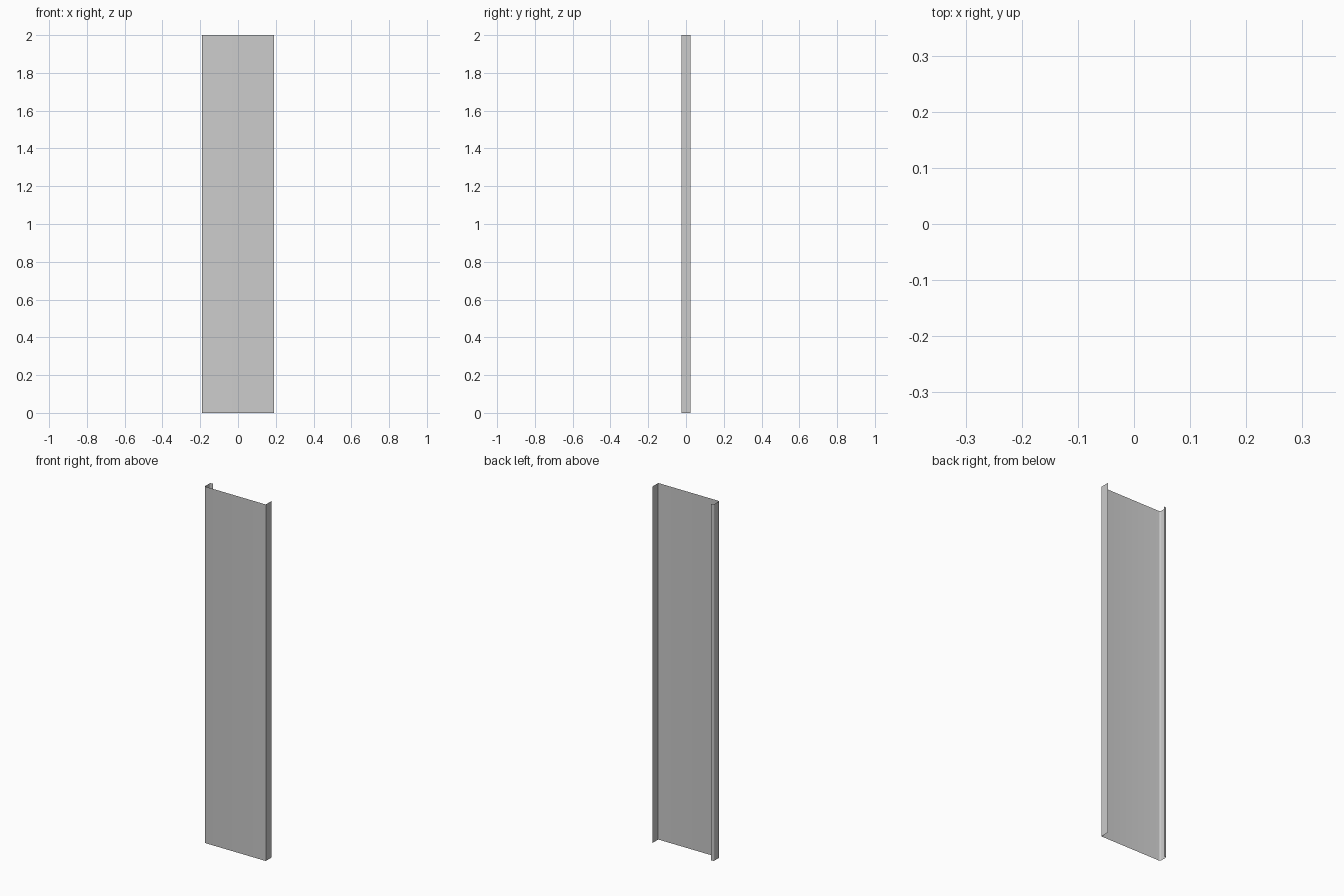
import bpy
import bmesh
import math

if "Cube" in bpy.data.objects:
    bpy.data.objects.remove(bpy.data.objects["Cube"])

W, D, H = 0.19, 0.025, 2.0   # half width, half depth, height
LIP, R = 0.016, 0.007        # return lip width, bend radius


def bend(cx, cy, start, end, steps=4):
    """Points along a rounded sheet bend."""
    return [(cx + R * math.cos(math.radians(start + (end - start) * i / steps)),
             cy + R * math.sin(math.radians(start + (end - start) * i / steps)))
            for i in range(steps + 1)]


# Open sheet profile: right flange, front face, left flange, return lip
profile = [(W, D), (W, -D)]
profile += bend(-W + R, -D + R, 270, 180)
profile += bend(-W + R, D - R, 180, 90)
profile += [(-W + LIP, D)]

# Extrude the profile up
bm = bmesh.new()
verts = [bm.verts.new((x, y, 0)) for x, y in profile]
edges = [bm.edges.new(pair) for pair in zip(verts, verts[1:])]
result = bmesh.ops.extrude_edge_only(bm, edges=edges)
top = [v for v in result["geom"] if isinstance(v, bmesh.types.BMVert)]
bmesh.ops.translate(bm, verts=top, vec=(0, 0, H))
bmesh.ops.recalc_face_normals(bm, faces=bm.faces)

# Front face should point to -y
front = max(bm.faces, key=lambda f: f.calc_area())
if front.normal.y > 0:
    bmesh.ops.reverse_faces(bm, faces=bm.faces)

mesh = bpy.data.meshes.new("folded_panel")
bm.to_mesh(mesh)
bm.free()
panel = bpy.data.objects.new("folded_panel", mesh)
bpy.context.collection.objects.link(panel)

# Smooth bends, sharp fold on the right
bpy.context.view_layer.objects.active = panel
panel.select_set(True)
bpy.ops.object.shade_smooth_by_angle(angle=math.radians(40))
